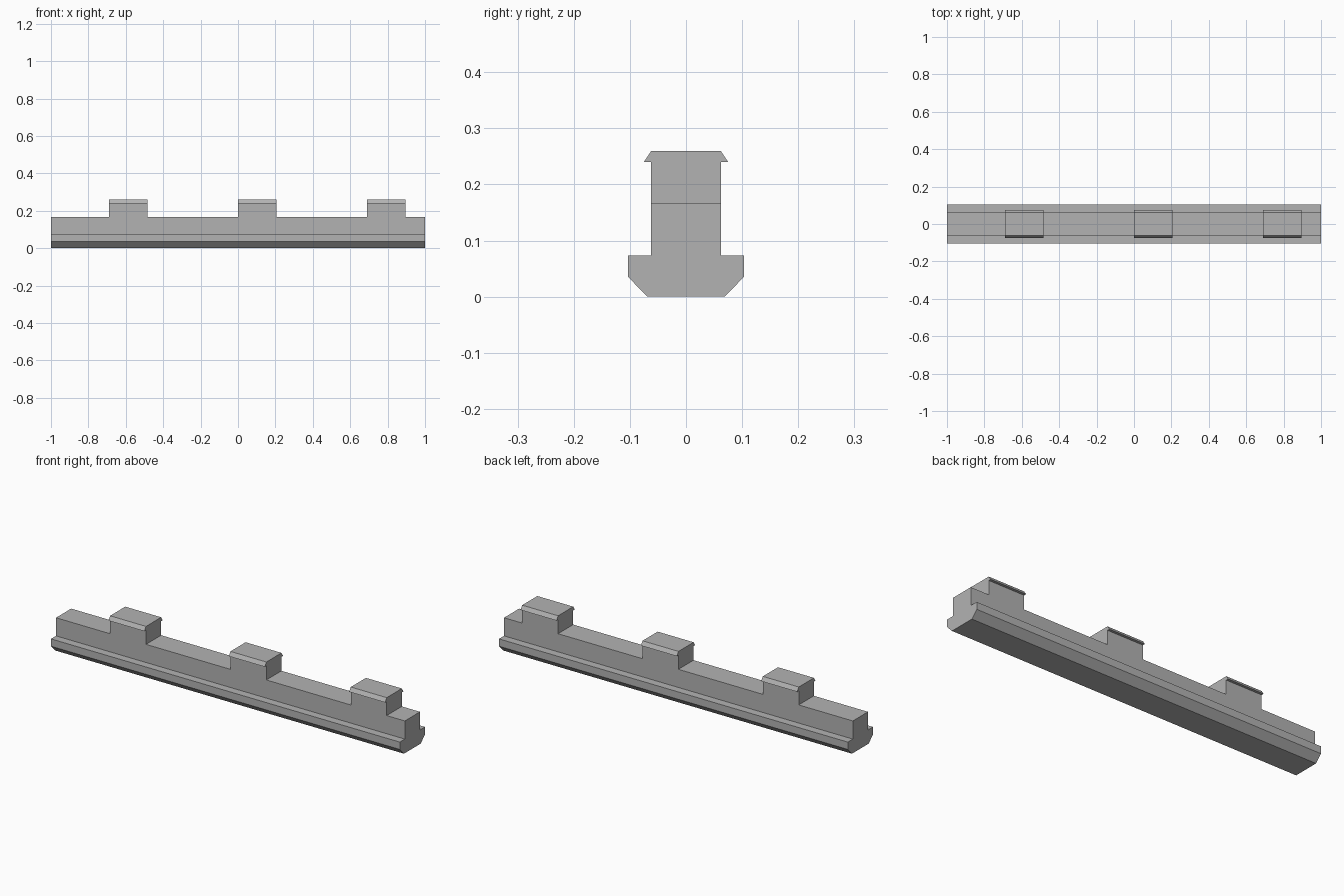
import bpy
import bmesh
import math

cube = bpy.data.objects.get("Cube")
if cube:
    bpy.data.objects.remove(cube, do_unlink=True)

# Single plain grey
grey = bpy.data.materials.new("plain_grey")
grey.use_nodes = True
colour = (0.45, 0.45, 0.45, 1)
grey.diffuse_color = colour
grey.node_tree.nodes["Principled BSDF"].inputs["Base Color"].default_value = colour

WEB, DECK = 0.062, 0.167
TOOTH_WIDTH = 0.206
tooth_starts = (-0.69, 0.0, 0.69)

# Right halves of the cross-sections (y, z), from bottom to top
rail_half = [(0.069, 0), (0.103, 0.035), (0.103, 0.073), (WEB, 0.073), (WEB, DECK)]
tooth_half = [(WEB, DECK), (WEB, 0.24), (0.075, 0.24), (WEB, 0.26)]


def loft(bm, half, stations, cap):
    """Sweep a mirrored section along x; cap the ends where asked."""
    section = half + [(-y, z) for y, z in reversed(half)]
    rings = [[bm.verts.new((x, y, z)) for y, z in section] for x in stations]
    n = len(section)
    for a, b in zip(rings, rings[1:]):
        for i in range(n):
            j = (i + 1) % n
            bm.faces.new((a[i], a[j], b[j], b[i]))
    if cap:
        bm.faces.new(rings[0])
        bm.faces.new(rings[-1])


def is_joint(face):
    """Hidden faces on the deck, beneath a tooth."""
    c = face.calc_center_median()
    on_deck = all(abs(v.co.z - DECK) < 1e-5 for v in face.verts)
    return on_deck and any(x < c.x < x + TOOTH_WIDTH for x in tooth_starts)


bm = bmesh.new()

# Rail with cuts at the tooth ends
stations = [-1.0]
for x in tooth_starts:
    stations += [x, x + TOOTH_WIDTH]
loft(bm, rail_half, stations + [1.0], True)

# Hooked teeth
for x in tooth_starts:
    loft(bm, tooth_half, (x, x + TOOTH_WIDTH), True)

# Join the teeth to the rail as one clean shell
bmesh.ops.delete(bm, geom=[f for f in bm.faces if is_joint(f)], context="FACES")
bmesh.ops.remove_doubles(bm, verts=bm.verts[:], dist=1e-4)
bmesh.ops.recalc_face_normals(bm, faces=bm.faces[:])
bmesh.ops.dissolve_limit(bm, angle_limit=math.radians(1),
                         verts=bm.verts[:], edges=bm.edges[:])

mesh = bpy.data.meshes.new("toothed_rail")
bm.to_mesh(mesh)
bm.free()
mesh.materials.append(grey)
rail = bpy.data.objects.new("toothed_rail", mesh)
bpy.context.collection.objects.link(rail)
